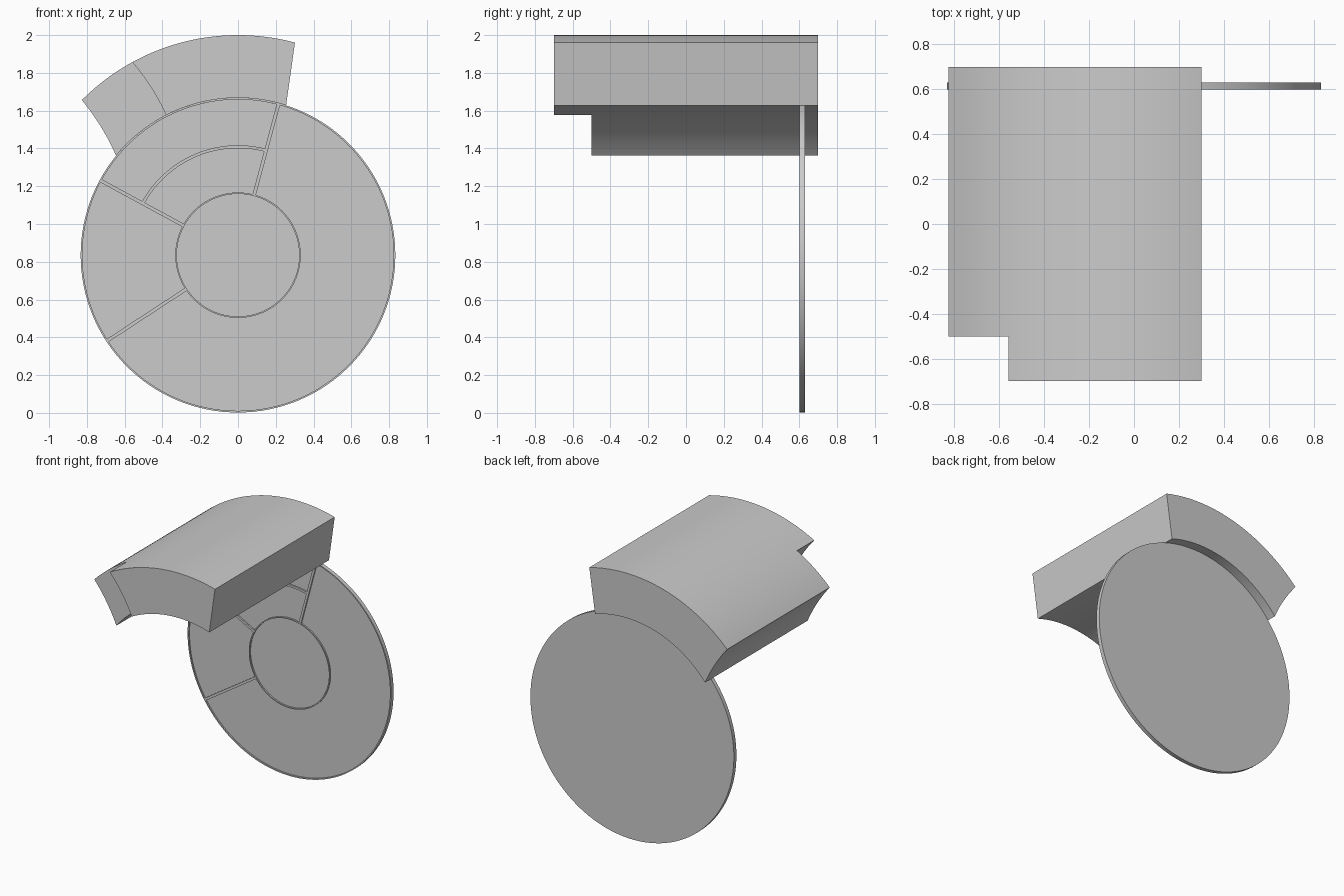
import bpy, bmesh
from math import cos, sin, radians
from mathutils import Vector

if "Cube" in bpy.data.objects:
    bpy.data.objects.remove(bpy.data.objects["Cube"])

CZ = 0.835          # height of the common axis
R_DISC = 0.833
R_OUT = 1.165


def polar(r, deg):
    a = radians(deg)
    return Vector((r * cos(a), CZ + r * sin(a)))


def arc(r, a0, a1, n):
    return [polar(r, a0 + (a1 - a0) * i / n) for i in range(n + 1)]


def bowed(p, q, bow, t0=0.0, t1=1.0, n=10):
    """Slightly curved line from p to q, bulging to the upper right."""
    d = (q - p).normalized()
    side = Vector((-d.y, d.x))
    ts = [t0 + (t1 - t0) * i / n for i in range(n + 1)]
    return [p.lerp(q, t) + side * bow * 4 * t * (1 - t) for t in ts]


def finish(name, bm):
    bmesh.ops.remove_doubles(bm, verts=bm.verts, dist=1e-5)
    bmesh.ops.recalc_face_normals(bm, faces=bm.faces)
    me = bpy.data.meshes.new(name)
    bm.to_mesh(me)
    bm.free()
    ob = bpy.data.objects.new(name, me)
    bpy.context.collection.objects.link(ob)
    return ob


def extrude_profile(name, pts, y0, y1):
    """Prism from an x-z outline between two y positions."""
    bm = bmesh.new()
    face = bm.faces.new([bm.verts.new((p[0], y0, p[1])) for p in pts])
    new = bmesh.ops.extrude_face_region(bm, geom=[face])["geom"]
    verts = [v for v in new if isinstance(v, bmesh.types.BMVert)]
    bmesh.ops.translate(bm, verts=verts, vec=(0, y1 - y0, 0))
    return finish(name, bm)


def ring(name, r0, r1, y0, y1, n=128):
    """Closed flat ring around the axis."""
    bm = bmesh.new()
    section = [(r0, y0), (r1, y0), (r1, y1), (r0, y1)]
    loops = []
    for i in range(n):
        ps = [(polar(r, 360 * i / n), y) for r, y in section]
        loops.append([bm.verts.new((p[0], y, p[1])) for p, y in ps])
    for i in range(n):
        a, b = loops[i], loops[(i + 1) % n]
        for k in range(4):
            m = (k + 1) % 4
            bm.faces.new((a[k], a[m], b[m], b[k]))
    return finish(name, bm)


def smooth(ob):
    bpy.ops.object.select_all(action='DESELECT')
    ob.select_set(True)
    bpy.context.view_layer.objects.active = ob
    bpy.ops.object.shade_smooth_by_angle(angle=radians(30))


parts = []

# Curved canopy block
outer = arc(R_OUT, 75, 135.2, 48)
inner = arc(R_DISC, 140.8, 72.2, 48)
left_edge = bowed(outer[-1], inner[0], 0.012)
canopy = extrude_profile("canopy", outer + left_edge[1:-1] + inner, -0.70, 0.70)

# Front left corner notch of the canopy
step = bowed(polar(R_OUT, 118.7), polar(R_DISC, 117.2), 0.012, -0.2, 1.2, 14)
cutter = extrude_profile("notch_cutter",
                         step + [Vector((-1.2, 0.9)), Vector((-1.2, 2.2))], -1.0, -0.50)
cutter.hide_render = True
mod = canopy.modifiers.new("notch", 'BOOLEAN')
mod.operation = 'DIFFERENCE'
mod.solver = 'EXACT'
mod.object = cutter
bpy.context.view_layer.objects.active = canopy
bpy.ops.object.modifier_apply(modifier=mod.name)
bpy.data.objects.remove(cutter)
parts.append(canopy)

# Disc plate with raised rim and hub ring
parts.append(extrude_profile("disc_plate", arc(0.826, 0, 360, 128)[:-1], 0.61, 0.63))
parts.append(ring("disc_rim", 0.824, R_DISC, 0.60, 0.63))
parts.append(ring("hub_ring", 0.324, 0.332, 0.60, 0.615))

# Raised dividers on the disc face
for i, deg in enumerate((75, 151.5, 213.2)):
    d = Vector((cos(radians(deg)), sin(radians(deg))))
    s = Vector((-d.y, d.x)) * 0.009
    a, b = polar(0.329, deg), polar(0.828, deg)
    parts.append(extrude_profile(f"divider_{i + 1}", [a - s, b - s, b + s, a + s], 0.60, 0.615))

# Curved divider between the two upper dividers
parts.append(extrude_profile("arc_divider", arc(0.582, 75, 151.5, 40) + arc(0.566, 151.5, 75, 40),
                             0.60, 0.615))

for ob in parts:
    smooth(ob)
